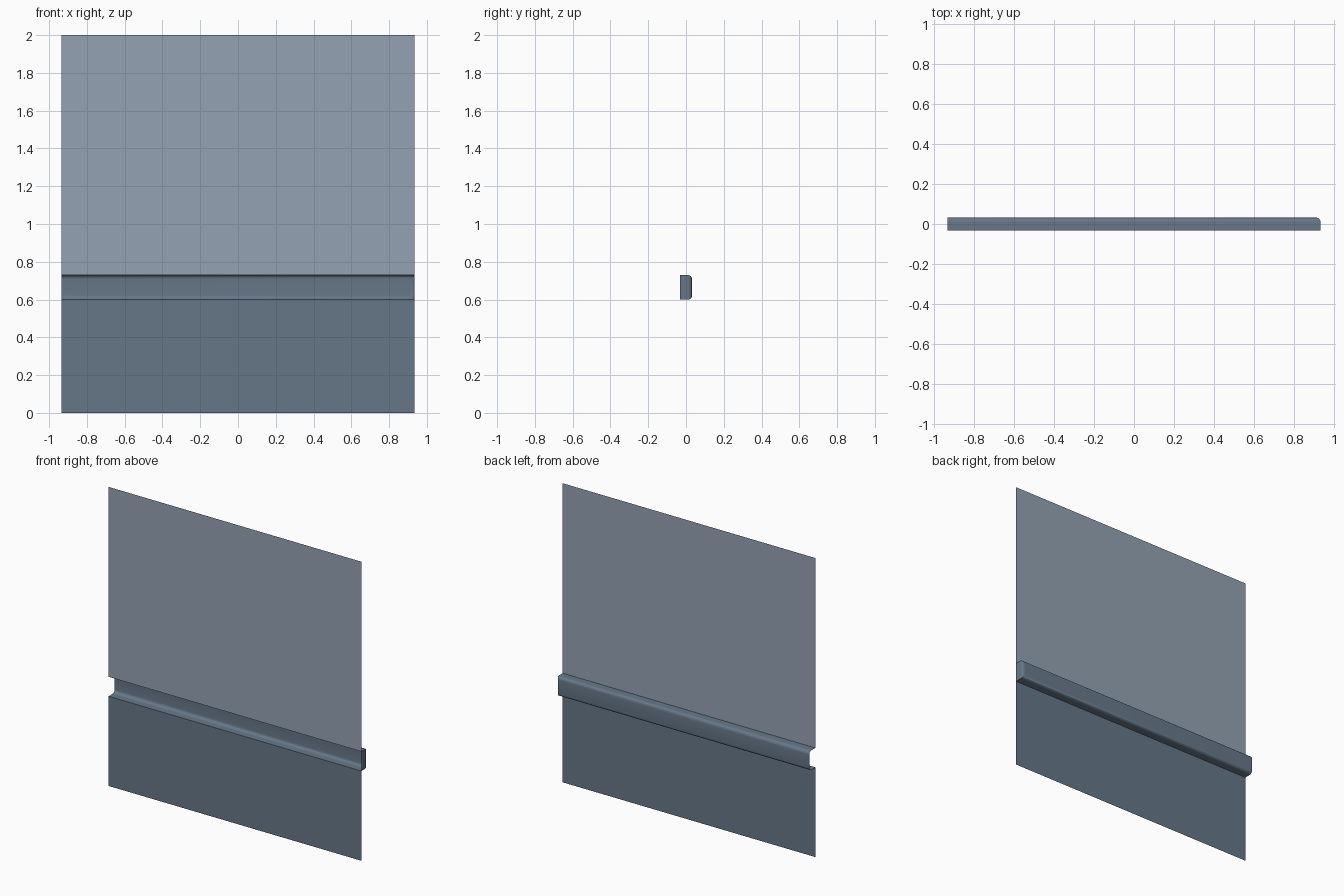
import bpy, bmesh, math

if "Cube" in bpy.data.objects:
    bpy.data.objects.remove(bpy.data.objects["Cube"])

HALF_W = 0.935            # half width of the wall
FRONT, BACK = -0.032, 0.032
RAIL_LOW, RAIL_HIGH, TOP = 0.60, 0.73, 2.0
RADIUS = 0.022            # rounding of the rail's back edges


def material(name, rgb):
    mat = bpy.data.materials.new(name)
    mat.diffuse_color = (*rgb, 1)
    mat.use_nodes = True
    mat.node_tree.nodes["Principled BSDF"].inputs["Base Color"].default_value = mat.diffuse_color
    return mat


light_paint = material("light_grey_blue", (0.30, 0.365, 0.456))
dark_paint = material("dark_slate_blue", (0.133, 0.184, 0.246))


def add_object(name, bm, mat):
    mesh = bpy.data.meshes.new(name)
    bm.to_mesh(mesh)
    bm.free()
    mesh.materials.append(mat)
    obj = bpy.data.objects.new(name, mesh)
    bpy.context.collection.objects.link(obj)
    return obj


def wall_panel(name, z0, z1, mat):
    """Single flat sheet facing the front."""
    bm = bmesh.new()
    corners = ((-HALF_W, z0), (HALF_W, z0), (HALF_W, z1), (-HALF_W, z1))
    bm.faces.new([bm.verts.new((x, FRONT, z)) for x, z in corners])
    return add_object(name, bm, mat)


# Wall sheets above and below the rail
wall_panel("upper_wall", RAIL_HIGH, TOP, light_paint)
wall_panel("lower_wall", 0, RAIL_LOW, dark_paint)

# Recessed rail: box open at the front and the left end, back edges rounded
bm = bmesh.new()
bmesh.ops.create_cube(bm, size=1)
for v in bm.verts:
    v.co.x *= 2 * HALF_W
    v.co.y *= BACK - FRONT
    v.co.z = (RAIL_LOW + RAIL_HIGH) / 2 + v.co.z * (RAIL_HIGH - RAIL_LOW)
bm.normal_update()
opened = [f for f in bm.faces if f.normal.y < -0.5 or f.normal.x < -0.5]
bmesh.ops.delete(bm, geom=opened, context='FACES_ONLY')
back = [e for e in bm.edges
        if all(v.co.y > 0 for v in e.verts) and any(v.co.x > 0 for v in e.verts)]
bmesh.ops.bevel(bm, geom=back, offset=RADIUS, offset_type='OFFSET',
                segments=6, profile=0.5, affect='EDGES')
bmesh.ops.reverse_faces(bm, faces=bm.faces[:])   # face the front like the walls
for f in bm.faces:
    f.smooth = True
rail = add_object("recessed_rail", bm, dark_paint)
rail.data.set_sharp_from_angle(angle=math.radians(35))
